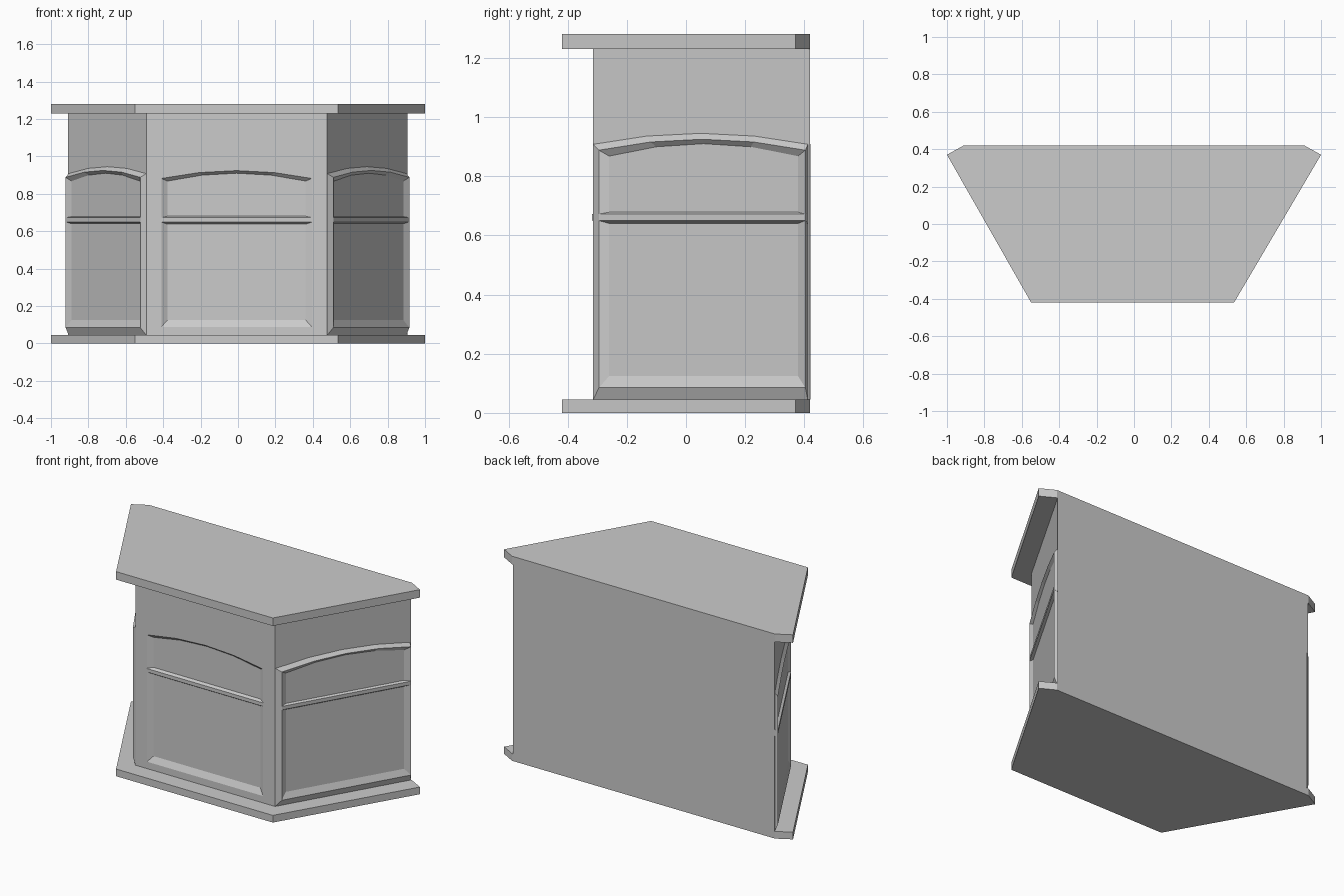
import bpy, bmesh
from mathutils import Vector

if "Cube" in bpy.data.objects:
    bpy.data.objects.remove(bpy.data.objects["Cube"])

SLAB = [(-0.91, 0.42), (0.91, 0.42), (1.0, 0.37), (0.535, -0.42), (-0.55, -0.42), (-1.0, 0.37)]
BODY = [(-0.908, 0.42), (0.905, 0.42), (0.477, -0.315), (-0.49, -0.315)]


def loft(name, loops):
    """Closed mesh through a list of equal-length point loops, capped at both ends."""
    bm = bmesh.new()
    rings = [[bm.verts.new(p) for p in loop] for loop in loops]
    n = len(rings[0])
    for a, b in zip(rings, rings[1:]):
        for i in range(n):
            j = (i + 1) % n
            bm.faces.new((a[i], a[j], b[j], b[i]))
    bm.faces.new(rings[0])
    bm.faces.new(rings[-1])
    bmesh.ops.recalc_face_normals(bm, faces=bm.faces)
    me = bpy.data.meshes.new(name)
    bm.to_mesh(me)
    bm.free()
    ob = bpy.data.objects.new(name, me)
    bpy.context.collection.objects.link(ob)
    return ob


def prism(name, outline, z0, z1):
    return loft(name, [[(x, y, z) for x, y in outline] for z in (z0, z1)])


class Wall:
    """Local wall frame: u along the wall, n outward, z up."""
    def __init__(self, start, end, outward):
        self.o = Vector((*start, 0))
        self.d = (Vector((*end, 0)) - self.o).normalized()
        self.n = Vector((self.d.y, -self.d.x, 0))
        if self.n.dot(Vector((*outward, 0))) < 0:
            self.n.negate()

    def at(self, u, n, z):
        return self.o + self.d * u + self.n * n + Vector((0, 0, z))

    def arch(self, u0, u1, z0, z1, rise, n):
        pts = [(u0, z0), (u1, z0)]
        for i in range(5):
            t = i / 4
            pts.append((u1 + (u0 - u1) * t, z1 + rise * 4 * t * (1 - t)))
        return [self.at(u, n, z) for u, z in pts]

    def rail(self, name, u0, u1, base, top):
        prof = [(base, 0.635), (top, 0.65), (top, 0.672), (base, 0.682)]
        return loft(name, [[self.at(u, n, z) for n, z in prof] for u in (u0, u1)])


# Counter top and plinth
prism("counter_top", SLAB, 1.23, 1.28)
prism("base_plinth", SLAB, 0.0, 0.045)

# Body with an arched recess in the front wall
body = prism("counter_body", BODY, 0.045, 1.23)
front = Wall((-0.41, -0.315), (0.395, -0.315), (0, -1))
cutter = loft("recess_cutter", [
    front.arch(0.033, 0.772, 0.125, 0.868, 0.042, -0.018),
    front.arch(0, 0.805, 0.088, 0.882, 0.042, 0),
    front.arch(0, 0.805, 0.088, 0.882, 0.042, 0.05)])
mod = body.modifiers.new("front_recess", 'BOOLEAN')
mod.operation = 'DIFFERENCE'
mod.solver = 'EXACT'
mod.object = cutter
bpy.context.view_layer.objects.active = body
body.select_set(True)
bpy.ops.object.modifier_apply(modifier=mod.name)
bpy.data.objects.remove(cutter)
front.rail("front_rail", 0, 0.805, -0.022, 0.002)

# Raised arched panels and rails on the two angled sides
for side, start, end in (("right", BODY[2], BODY[1]), ("left", BODY[3], BODY[0])):
    w = Wall(start, end, (start[0], -0.3))
    loft(side + "_panel", [
        w.arch(0.002, 0.841, 0.045, 0.908, 0.037, -0.01),
        w.arch(0.002, 0.841, 0.045, 0.908, 0.037, 0.0),
        w.arch(0.034, 0.842, 0.085, 0.888, 0.037, 0.018),
        w.arch(0.066, 0.804, 0.125, 0.868, 0.042, 0.003)])
    w.rail(side + "_rail", 0.034, 0.842, -0.005, 0.018)
